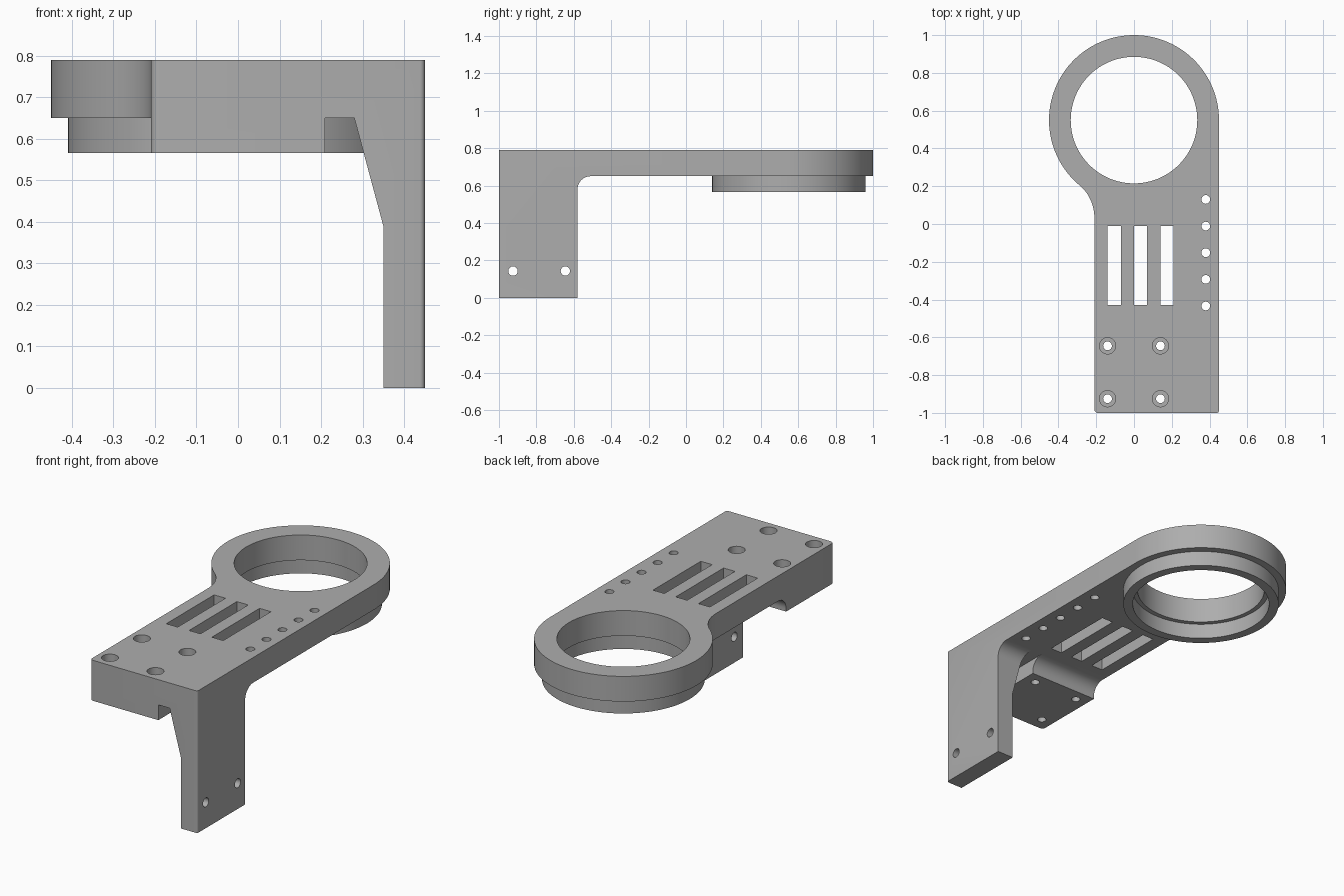
import bpy, bmesh
from math import sin, cos, radians
from mathutils import Vector

cube = bpy.data.objects.get("Cube")
if cube:
    bpy.data.objects.remove(cube)

grey = bpy.data.materials.new("plain grey")
grey.use_nodes = True
COLOUR = (0.42, 0.42, 0.42, 1)
grey.diffuse_color = COLOUR
grey.node_tree.nodes["Principled BSDF"].inputs["Base Color"].default_value = COLOUR


def arc(cx, cy, r, start, end, n):
    """Points along an arc, angles in degrees."""
    angles = [radians(start + (end - start) * i / n) for i in range(n + 1)]
    return [(cx + r * cos(a), cy + r * sin(a)) for a in angles]


def prism(name, points, axis, low, high):
    """Extrude a 2D outline along an axis (the other two axes in xyz order)."""
    place = {"x": lambda u, v, w: (w, u, v),
             "y": lambda u, v, w: (u, w, v),
             "z": lambda u, v, w: (u, v, w)}[axis]
    bm = bmesh.new()
    face = bm.faces.new([bm.verts.new(place(u, v, low)) for u, v in points])
    grown = bmesh.ops.extrude_face_region(bm, geom=[face])["geom"]
    moved = [g for g in grown if isinstance(g, bmesh.types.BMVert)]
    bmesh.ops.translate(bm, verts=moved, vec=Vector(place(0, 0, high - low)))
    bmesh.ops.recalc_face_normals(bm, faces=bm.faces)
    mesh = bpy.data.meshes.new(name)
    bm.to_mesh(mesh)
    bm.free()
    mesh.materials.append(grey)
    obj = bpy.data.objects.new(name, mesh)
    bpy.context.collection.objects.link(obj)
    return obj


def disc(name, u, v, r, axis, low, high, n=32):
    return prism(name, arc(u, v, r, 0, 360, n)[:-1], axis, low, high)


def combine(target, tool, operation):
    mod = target.modifiers.new("combine", "BOOLEAN")
    mod.operation, mod.solver, mod.object = operation, "EXACT", tool
    tool.hide_render = True
    bpy.context.view_layer.objects.active = target
    bpy.ops.object.modifier_apply(modifier=mod.name)
    bpy.data.objects.remove(tool)


def cut(tool):
    combine(bracket, tool, "DIFFERENCE")


# Plan outline: ring end, concave neck and rounded front corners
RING_Y = 0.55
outline = (arc(0, RING_Y, 0.45, 0, 229.9, 80)
           + arc(-0.434, 0.035, 0.224, 49.9, 0, 14)
           + arc(-0.19, -0.98, 0.02, 180, 270, 6)
           + arc(0.438, -0.988, 0.012, 270, 360, 5))
bracket = prism("bracket", outline, "z", 0, 0.79)

# Clear the space behind the leg, with a fillet under the plate
cut(prism("side_cutter", [(-0.58, -0.1)] + arc(-0.51, 0.58, 0.07, 180, 90, 12)
          + [(1.1, 0.65), (1.1, -0.1)], "x", -1, 1))

# Clear the space beside the leg, leaving block, channel and sloped gusset
cut(prism("front_cutter", [(-0.6, -0.1), (-0.6, 0.565), (0.21, 0.565), (0.21, 0.65),
                           (0.28, 0.65), (0.35, 0.39), (0.35, -0.1)], "y", -1.1, -0.5))

# Collar below the ring, then the stepped bore
combine(bracket, disc("collar", 0, RING_Y, 0.41, "z", 0.565, 0.7, 128), "UNION")
cut(disc("upper_bore", 0, RING_Y, 0.335, "z", 0.5, 0.9, 128))
cut(disc("lower_bore", 0, RING_Y, 0.36, "z", 0.5, 0.65, 128))

# Three long slots
for x in (-0.14, 0, 0.14):
    cut(prism("slot_cutter", [(x, -0.43), (x + 0.07, -0.43), (x + 0.07, -0.01), (x, -0.01)],
              "z", 0.5, 0.9))

# Row of small holes along the plate
for i in range(5):
    cut(disc("row_hole", 0.38, 0.13 - 0.141 * i, 0.023, "z", 0.5, 0.9))

# Counterbored holes in the block and cross holes in the leg
for y in (-0.925, -0.645):
    for x in (-0.14, 0.14):
        cut(disc("screw_hole", x, y, 0.023, "z", 0.5, 0.9))
        cut(disc("counterbore", x, y, 0.043, "z", 0.69, 0.9))
    cut(disc("leg_hole", y, 0.143, 0.025, "x", 0.3, 0.5))

# Smooth curved walls, keep edges sharp
bpy.ops.object.select_all(action="DESELECT")
bracket.select_set(True)
bpy.context.view_layer.objects.active = bracket
bpy.ops.object.shade_smooth_by_angle(angle=radians(30))
